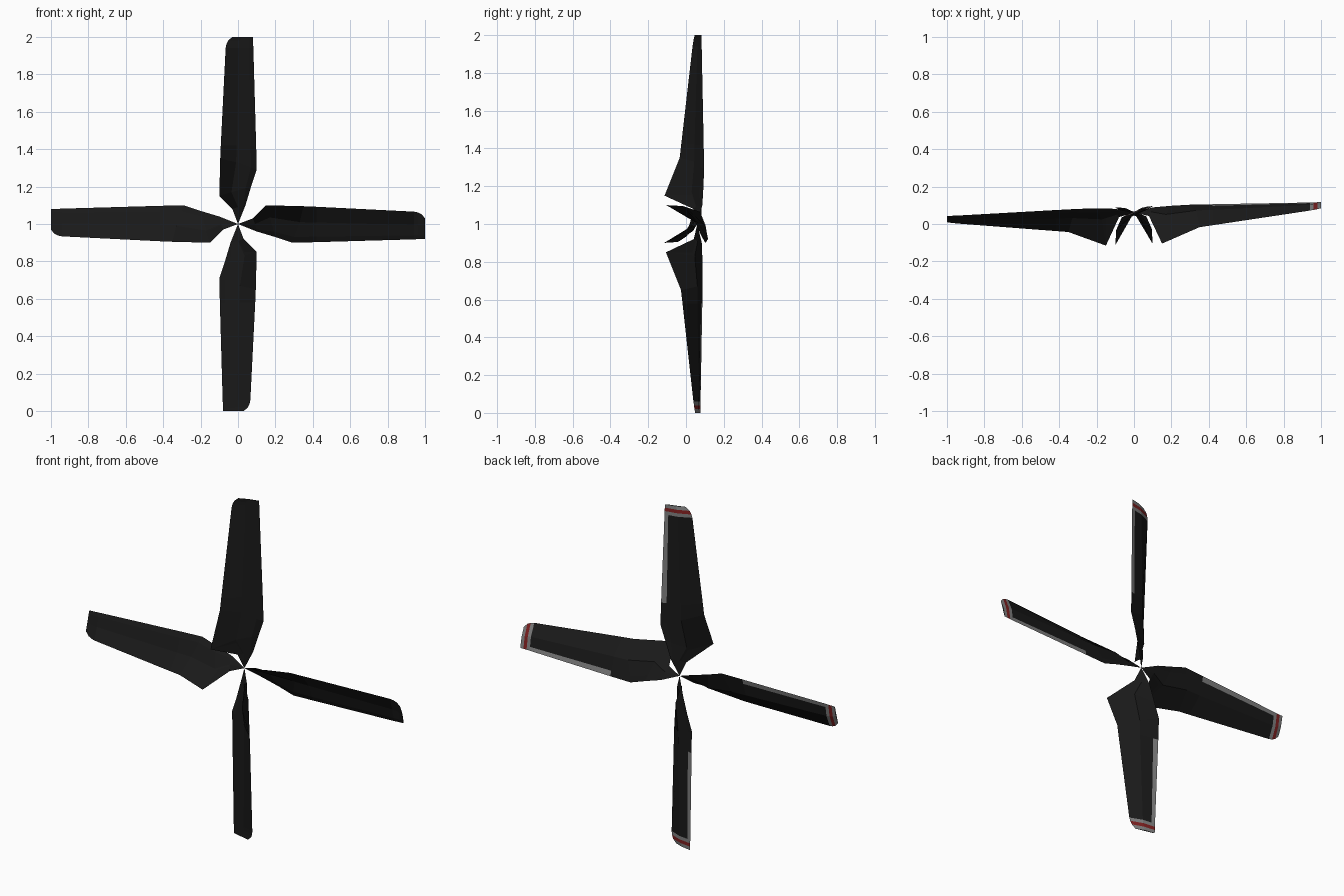
import bpy, bmesh, math
from mathutils import Vector, Matrix

if "Cube" in bpy.data.objects:
    bpy.data.objects.remove(bpy.data.objects["Cube"])


def material(name, rgb):
    m = bpy.data.materials.new(name)
    m.diffuse_color = (*rgb, 1)
    m.use_nodes = True
    m.node_tree.nodes["Principled BSDF"].inputs["Base Color"].default_value = m.diffuse_color
    return m


MATS = [material("black", (0.01, 0.01, 0.01)),
        material("grey", (0.22, 0.22, 0.22)),
        material("red", (0.22, 0.015, 0.015))]

# Blade sections for an upright blade: trailing, crown, leading point (x, y, radius)
SECTIONS = [
    [(0, .06, 0), (0, .06, 0), (0, .06, 0)],
    [(-.03, .04, .08), (0, .062, .09), (.04, .085, .10)],
    [(-.10, -.11, .15), (-.035, .045, .17), (.07, .09, .20)],
    [(-.095, -.03, .35), (-.01, .06, .33), (.10, .092, .29)],
    [(-.092, -.022, .42), (-.008, .06, .42), (.097, .09, .42)],
    [(-.066, .037, .94), (.005, .068, .94), (.082, .08, .94)],
    [(-.062, .040, .96), (.007, .068, .96), (.081, .08, .96)],
    [(-.053, .043, .98), (.012, .068, .98), (.0805, .08, .98)],
    [(-.03, .047, 1), (.02, .068, 1), (.08, .08, 1)],
]
THICK = [0, .008, .014, .016, .015, .008, .008, .007, .006]


def make_blade(name, angle):
    bm = bmesh.new()
    back, front = [], []
    for (te, mid, le), t in zip(SECTIONS, THICK):
        te, mid, le = Vector(te), Vector(mid), Vector(le)
        row = [te, mid, mid.lerp(le, .72), le]
        b = [bm.verts.new(p) for p in row]
        f = [b[0]] + [bm.verts.new(p - Vector((0, k * t, 0)))
                      for p, k in zip(row[1:3], (1, .6))] + [b[3]]
        back.append(b)
        front.append(f)
    # back skin carries the tip bands and leading edge strip, front is plain
    for i in range(len(SECTIONS) - 1):
        for j in range(3):
            for rows, is_back in ((back, True), (front, False)):
                q = [rows[i][j], rows[i][j + 1], rows[i + 1][j + 1], rows[i + 1][j]]
                face = bm.faces.new(q if not is_back else q[::-1])
                if is_back:
                    if i >= 5:
                        face.material_index = (1, 2, 1)[i - 5]
                    elif i == 4 and j == 2:
                        face.material_index = 1
    # tip cap
    bm.faces.new(front[-1] + back[-1][2:0:-1])
    bmesh.ops.remove_doubles(bm, verts=bm.verts, dist=1e-5)
    bmesh.ops.recalc_face_normals(bm, faces=bm.faces)
    # spin to position, lean the disc slightly, lift to hub height
    bm.transform(Matrix.Rotation(angle, 4, 'Y'))
    for v in bm.verts:
        v.co.y += .037 * v.co.x
        v.co.z += 1
    me = bpy.data.meshes.new(name)
    bm.to_mesh(me)
    bm.free()
    for m in MATS:
        me.materials.append(m)
    bpy.context.collection.objects.link(bpy.data.objects.new(name, me))


for k, side in enumerate(("top", "right", "bottom", "left")):
    make_blade(f"propeller_blade_{side}", k * math.pi / 2)
